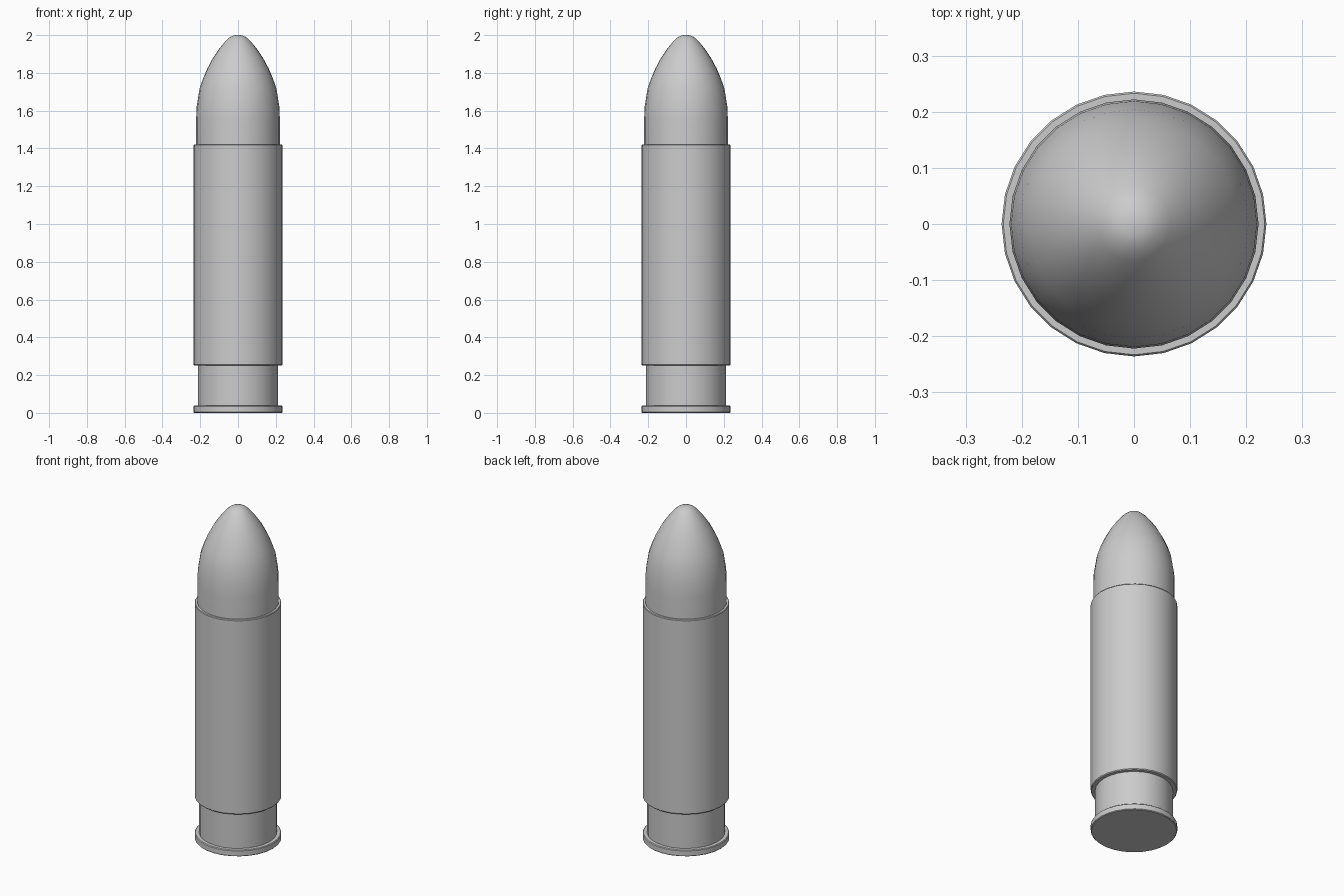
import bpy, bmesh, math

if "Cube" in bpy.data.objects:
    bpy.data.objects.remove(bpy.data.objects["Cube"])

SIDES = 28


def lathe(name, profile):
    """Revolve an (r, z) profile around z; r = 0 makes a pole."""
    bm = bmesh.new()
    rings = []
    for r, z in profile:
        if r == 0:
            rings.append([bm.verts.new((0, 0, z))] * SIDES)
        else:
            rings.append([bm.verts.new((r * math.cos(i * math.tau / SIDES),
                                        r * math.sin(i * math.tau / SIDES), z))
                          for i in range(SIDES)])
    for a, b in zip(rings, rings[1:]):
        for i in range(SIDES):
            j = (i + 1) % SIDES
            corners = list(dict.fromkeys((a[i], a[j], b[j], b[i])))
            bm.faces.new(corners)
    bmesh.ops.recalc_face_normals(bm, faces=bm.faces)
    mesh = bpy.data.meshes.new(name)
    bm.to_mesh(mesh)
    bm.free()
    obj = bpy.data.objects.new(name, mesh)
    bpy.context.collection.objects.link(obj)
    bpy.ops.object.select_all(action='DESELECT')
    obj.select_set(True)
    bpy.context.view_layer.objects.active = obj
    bpy.ops.object.shade_smooth_by_angle(angle=math.radians(35))
    return obj


# casing: base rim, extractor groove, body with slightly bevelled lips
lathe("casing", [(0, 0), (0.232, 0), (0.236, 0.004), (0.236, 0.034), (0.232, 0.038),
                 (0.212, 0.038), (0.212, 0.252), (0.232, 0.252), (0.236, 0.257),
                 (0.236, 1.417), (0.233, 1.421), (0.221, 1.421), (0.221, 1.38), (0, 1.38)])

# bullet: short straight shank, then a rounded ogive
lathe("bullet", [(0, 1.385), (0.222, 1.385), (0.222, 1.55), (0.219, 1.62), (0.204, 1.715),
                 (0.187, 1.765), (0.164, 1.82), (0.132, 1.88), (0.098, 1.93),
                 (0.065, 1.97), (0.042, 1.99), (0.02, 1.999), (0, 2.0)])
